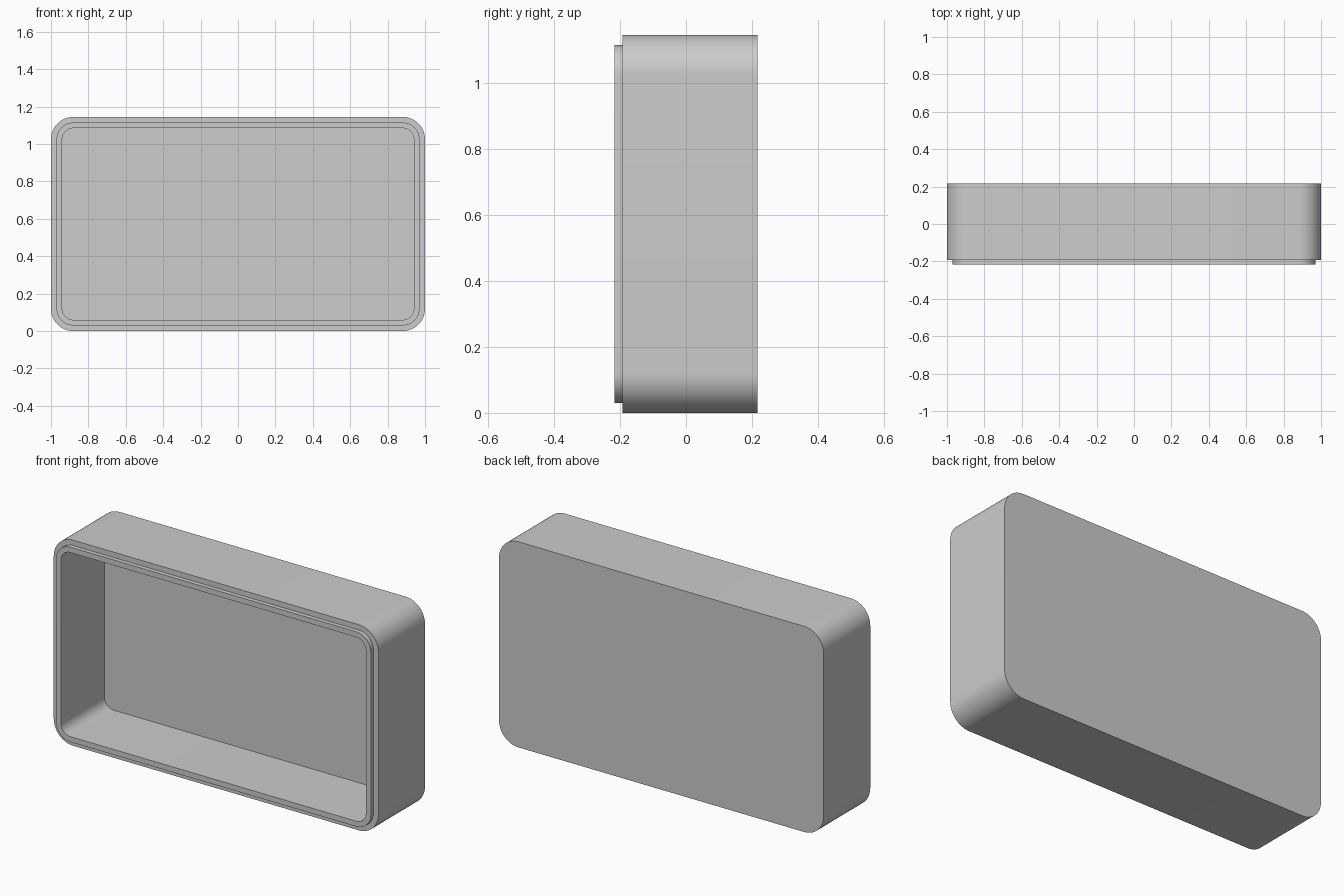
import bpy, bmesh, math

cube = bpy.data.objects.get("Cube")
if cube:
    bpy.data.objects.remove(cube, do_unlink=True)

HEIGHT, RADIUS, SEGMENTS = 1.145, 0.12, 16
FRONT, SHOULDER, FLOOR, BACK = -0.217, -0.193, 0.167, 0.217
LIP, WALL = 0.03, 0.06

grey = bpy.data.materials.new("plain grey")
grey.use_nodes = True
colour = (0.604, 0.604, 0.604, 1)
grey.diffuse_color = colour
grey.node_tree.nodes["Principled BSDF"].inputs["Base Color"].default_value = colour


def rounded_loop(bm, inset, y):
    """Rounded rectangle, offset inwards from the outer wall, at depth y."""
    r = RADIUS - inset
    cx, cz = 1 - RADIUS, HEIGHT / 2 - RADIUS
    verts = []
    for corner, (sx, sz) in enumerate(((1, 1), (-1, 1), (-1, -1), (1, -1))):
        for i in range(SEGMENTS + 1):
            a = math.pi / 2 * (corner + i / SEGMENTS)
            verts.append(bm.verts.new((sx * cx + r * math.cos(a), y,
                                       HEIGHT / 2 + sz * cz + r * math.sin(a))))
    return verts


# Open tray: back panel, outer wall, stepped rim, inner wall, inside floor
bm = bmesh.new()
profile = [(0, BACK), (0, SHOULDER), (LIP, SHOULDER),
           (LIP, FRONT), (WALL, FRONT), (WALL, FLOOR)]
loops = [rounded_loop(bm, inset, y) for inset, y in profile]
for a, b in zip(loops, loops[1:]):
    for i in range(len(a)):
        j = (i + 1) % len(a)
        bm.faces.new((a[i], a[j], b[j], b[i]))
bm.faces.new(loops[0])
bm.faces.new(loops[-1])
bmesh.ops.recalc_face_normals(bm, faces=bm.faces)

mesh = bpy.data.meshes.new("tray_shell")
bm.to_mesh(mesh)
bm.free()
mesh.materials.append(grey)
tray = bpy.data.objects.new("tray_shell", mesh)
bpy.context.collection.objects.link(tray)

# Smooth corners, crisp rims
bpy.ops.object.select_all(action="DESELECT")
tray.select_set(True)
bpy.context.view_layer.objects.active = tray
bpy.ops.object.shade_smooth_by_angle(angle=math.radians(30))
